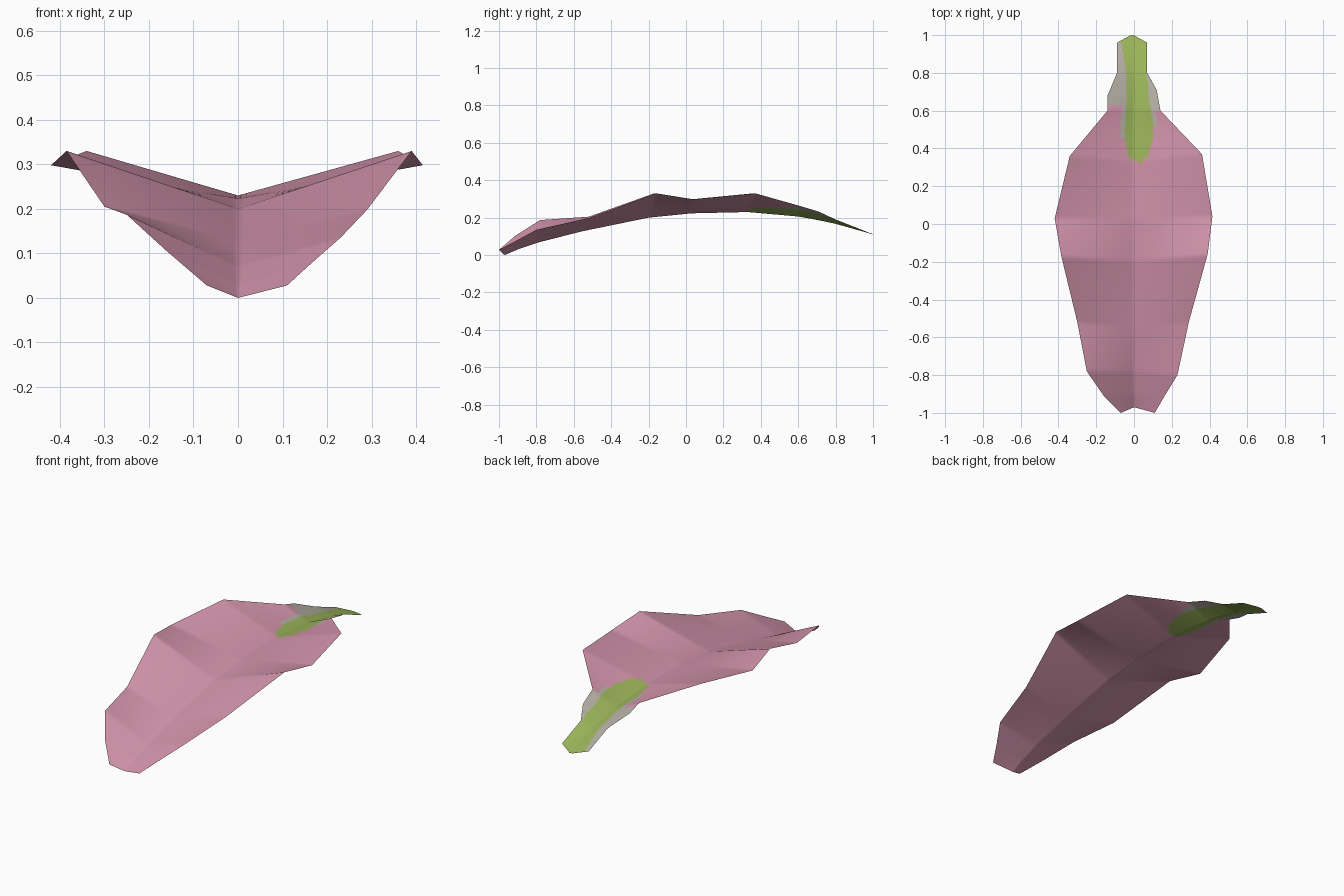
import bpy, bmesh
from mathutils import Vector

if "Cube" in bpy.data.objects:
    bpy.data.objects.remove(bpy.data.objects["Cube"])


def material(name, rgb):
    m = bpy.data.materials.new(name)
    lin = [((c / 255 + 0.055) / 1.055) ** 2.4 for c in rgb]
    m.diffuse_color = (*lin, 1)
    m.use_nodes = True
    m.node_tree.nodes["Principled BSDF"].inputs["Base Color"].default_value = m.diffuse_color
    return m


# Cross-sections from front tip to stem: left edge (x, y, z), midrib (y, z), right edge (x, y, z)
STATIONS = [
    ((-0.07, -1.00, 0.028), (-0.97, 0.00), (0.11, -1.00, 0.028)),
    ((-0.16, -0.91, 0.105), (-0.90, 0.03), (0.165, -0.905, 0.078)),
    ((-0.25, -0.78, 0.187), (-0.78, 0.07), (0.23, -0.80, 0.135)),
    ((-0.30, -0.52, 0.205), (-0.55, 0.128), (0.29, -0.52, 0.198)),
    ((-0.385, -0.17, 0.33), (-0.20, 0.20), (0.39, -0.16, 0.33)),
    ((-0.42, 0.03, 0.298), (0.03, 0.223), (0.415, 0.04, 0.298)),
    ((-0.34, 0.36, 0.33), (0.33, 0.23), (0.36, 0.37, 0.33)),
    ((-0.14, 0.60, 0.265), (0.60, 0.206), (0.14, 0.60, 0.265)),
    ((-0.14, 0.68, 0.24), (0.69, 0.19), (0.12, 0.71, 0.232)),
    ((-0.09, 0.80, 0.19), (0.80, 0.167), (0.07, 0.80, 0.19)),
    ((-0.09, 0.96, 0.127), (0.96, 0.122), (0.07, 0.96, 0.127)),
    ((-0.02, 0.998, 0.112), (1.00, 0.11), (0.00, 0.998, 0.112)),
]

# Green stripe: y, left x, right x
STRIPE = [(0.325, 0.02, 0.035), (0.36, -0.03, 0.075), (0.45, -0.05, 0.10),
          (0.55, -0.045, 0.10), (0.65, -0.04, 0.08), (0.80, -0.04, 0.068),
          (0.95, -0.065, 0.08), (1.01, -0.09, 0.09)]


def stripe_bounds(y):
    for (y0, l0, r0), (y1, l1, r1) in zip(STRIPE, STRIPE[1:]):
        if y0 <= y <= y1:
            t = (y - y0) / (y1 - y0)
            return l0 + (l1 - l0) * t, r0 + (r1 - r0) * t
    return None


def colour_index(p):
    bounds = stripe_bounds(p.y)
    if bounds is None:
        return 0
    left, right = bounds
    if left <= p.x <= right:
        return 1
    if p.x < left:
        grey = p.y > 0.63 or (p.y > 0.46 and p.x > left - 0.025)
    else:
        grey = p.y > 0.60 or (p.y > 0.51 and p.x < right + 0.02)
    return 2 if grey else 0


# Folded petal sheet, lofted through the cross-sections
HALF = 26
bm = bmesh.new()
rows = []


def add_row(l, m, r):
    pts = [l.lerp(m, i / HALF) for i in range(HALF)]
    pts += [m.lerp(r, i / HALF) for i in range(HALF + 1)]
    rows.append([bm.verts.new(p) for p in pts])


sections = [(Vector(l), Vector((0, *m)), Vector(r)) for l, m, r in STATIONS]
for a, b in zip(sections, sections[1:]):
    steps = max(2, round((b[1].y - a[1].y) / 0.015))
    for k in range(steps):
        add_row(*[p.lerp(q, k / steps) for p, q in zip(a, b)])
add_row(*sections[-1])

for a, b in zip(rows, rows[1:]):
    for i in range(2 * HALF):
        f = bm.faces.new((a[i], a[i + 1], b[i + 1], b[i]))
        f.smooth = True
        f.material_index = colour_index(f.calc_center_median())

mesh = bpy.data.meshes.new("petal")
bm.to_mesh(mesh)
bm.free()
petal = bpy.data.objects.new("petal", mesh)
bpy.context.collection.objects.link(petal)
for m in (material("petal pink", (212, 149, 172)),
          material("stem green", (156, 181, 90)),
          material("pale grey", (181, 176, 165))):
    mesh.materials.append(m)
